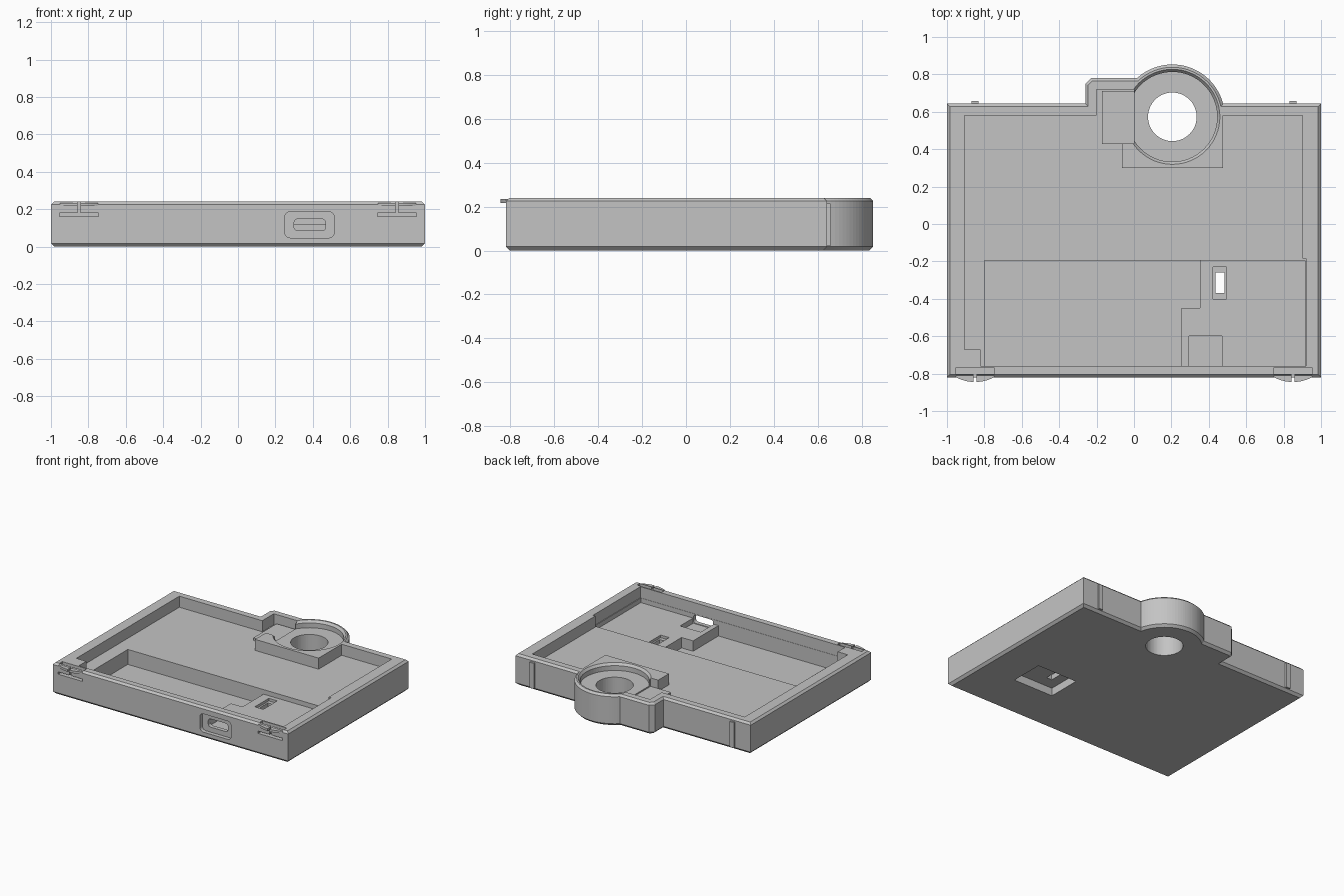
import bpy, bmesh, math
from mathutils import Vector

cube = bpy.data.objects.get("Cube")
if cube:
    bpy.data.objects.remove(cube, do_unlink=True)

mat = bpy.data.materials.new("light grey plastic")
mat.use_nodes = True
GREY = (0.55, 0.55, 0.55, 1)
mat.diffuse_color = GREY
mat.node_tree.nodes["Principled BSDF"].inputs["Base Color"].default_value = GREY


def inset(pts, d):
    """Move every side of a counter-clockwise outline inward by d."""
    out = []
    for i, p in enumerate(pts):
        p = Vector(p)
        a = (p - Vector(pts[i - 1])).normalized()
        b = (Vector(pts[(i + 1) % len(pts)]) - p).normalized()
        na, nb = Vector((-a.y, a.x)), Vector((-b.y, b.x))
        out.append(p + (na + nb) * d / (1 + na.dot(nb)))
    return out


def loft(name, rings):
    """Solid through a list of (outline, z) rings."""
    bm = bmesh.new()
    loops = [[bm.verts.new((p[0], p[1], z)) for p in pts] for pts, z in rings]
    bm.faces.new(loops[0])
    bm.faces.new(loops[-1])
    n = len(loops[0])
    for lo, hi in zip(loops, loops[1:]):
        for i in range(n):
            j = (i + 1) % n
            bm.faces.new((lo[i], lo[j], hi[j], hi[i]))
    bmesh.ops.recalc_face_normals(bm, faces=bm.faces)
    me = bpy.data.meshes.new(name)
    bm.to_mesh(me)
    bm.free()
    me.materials.append(mat)
    ob = bpy.data.objects.new(name, me)
    bpy.context.collection.objects.link(ob)
    return ob


def prism(name, pts, z0, z1):
    return loft(name, [(pts, z0), (pts, z1)])


def box(name, x0, x1, y0, y1, z0, z1):
    return prism(name, [(x0, y0), (x1, y0), (x1, y1), (x0, y1)], z0, z1)


def arc(cx, cy, r, a0, a1, n):
    return [(cx + r * math.cos(math.radians(a0 + (a1 - a0) * i / n)),
             cy + r * math.sin(math.radians(a0 + (a1 - a0) * i / n))) for i in range(n + 1)]


def circle(r):
    return arc(CX, CY, r, 0, 360, 64)[:-1]


def rounded(name, x0, x1, z0, z1, r, y0, y1):
    """Rounded rectangle in the front plane, running from y0 to y1."""
    pts = []
    for cx, cz, a in ((x1 - r, z1 - r, 0), (x0 + r, z1 - r, 90),
                      (x0 + r, z0 + r, 180), (x1 - r, z0 + r, 270)):
        pts += arc(cx, cz, r, a, a + 90, 5)
    ob = prism(name, pts, -y1, -y0)
    for v in ob.data.vertices:
        v.co = (v.co.x, -v.co.z, v.co.y)
    ob.data.flip_normals()
    bm = bmesh.new()
    bm.from_mesh(ob.data)
    bmesh.ops.recalc_face_normals(bm, faces=bm.faces)
    bm.to_mesh(ob.data)
    bm.free()
    return ob


CX, CY, TOP = 0.205, 0.573, 0.24
FLOOR, SHELF, DEEP = 0.155, 0.12, 0.04
FRONT, BACK = -0.82, 0.643

# Tray body with round boss and chamfered edges
outline = [(-1, FRONT), (1, FRONT), (1, BACK)]
outline += arc(CX, CY, 0.28, 14.5, 132.3, 30)
outline += [(-0.23, 0.78), (-0.26, 0.75), (-0.26, BACK), (-1, BACK)]
body = loft("tray_body", [(inset(outline, 0.018), 0), (outline, 0.018),
                          (outline, TOP - 0.015), (inset(outline, 0.015), TOP)])

cutters = []
# Main cavity, leaving the block around the boss
cavity = [(-0.905, -0.67), (-0.82, -0.67), (-0.82, -0.76), (0.92, -0.76), (0.92, -0.185),
          (0.9, -0.185), (0.9, 0.58), (0.475, 0.58), (0.475, 0.3), (-0.065, 0.3),
          (-0.065, 0.43), (0, 0.43), (0, 0.72), (-0.2, 0.72), (-0.2, 0.58), (-0.905, 0.58)]
cutters.append(prism("cavity_cut", cavity, FLOOR, 0.4))
# Deep compartment and the shelf beside it
deep = [(-0.8, -0.758), (0.255, -0.758), (0.255, -0.45), (0.353, -0.45),
        (0.353, -0.195), (-0.8, -0.195)]
cutters.append(prism("deep_cut", deep, DEEP, 0.3))
cutters.append(box("shelf_cut", 0.2, 0.915, -0.758, -0.195, SHELF, 0.3))
cutters.append(box("port_seat_cut", 0.295, 0.47, -0.759, -0.6, 0.08, 0.3))
# Switch slot through the floor, with a finger pocket below
cutters.append(box("switch_seat_cut", 0.423, 0.495, -0.4, -0.23, 0.1, 0.3))
cutters.append(box("switch_hole_cut", 0.437, 0.483, -0.37, -0.26, -0.1, 0.3))
cutters.append(box("finger_pocket_cut", 0.36, 0.7, -0.46, -0.2, -0.1, 0.06))
# Round seat and through hole in the boss
cutters.append(loft("lens_seat_cut", [(circle(0.24), 0.185), (circle(0.24), 0.222),
                                      (circle(0.262), 0.25)]))
cutters.append(prism("lens_hole_cut", circle(0.13), -0.1, 0.3))
# Front port with its rounded recess
cutters.append(rounded("port_recess_cut", 0.25, 0.515, 0.047, 0.187, 0.03, -0.9, -0.79))
cutters.append(rounded("port_hole_cut", 0.3, 0.468, 0.085, 0.148, 0.02, -0.9, -0.74))
# Spring slots of the front clips
for s in (-1, 1):
    x = 0.85 * s
    cutters.append(box("clip_back_slot_cut", x - 0.104, x + 0.104, -0.803, -0.77, 0.162, 0.3))
    cutters.append(box("clip_under_slot_cut", x - 0.104, x + 0.104, -0.9, -0.78, 0.162, 0.18))
    cutters.append(box("clip_split_cut", x - 0.007, x + 0.007, -0.9, -0.79, 0.17, 0.3))

for c in cutters:
    c.hide_render = True
    m = body.modifiers.new(c.name, 'BOOLEAN')
    m.operation, m.solver, m.object = 'DIFFERENCE', 'EXACT', c
bpy.context.view_layer.update()
dg = bpy.context.evaluated_depsgraph_get()
body_mesh = bpy.data.meshes.new_from_object(body.evaluated_get(dg))
body.modifiers.clear()
body.data = body_mesh
for c in cutters:
    bpy.data.objects.remove(c, do_unlink=True)

# Low cable pad beside the round seat
box("cable_pad", -0.17, 0.002, 0.428, 0.71, FLOOR - 0.01, 0.175)

# Clip lips on the front and latch ribs on the back
for side, s in (("right", -1), ("left", 1)):
    for half, h in (("inner", -s), ("outer", s)):
        lip = [(0.85 * s + h * (px + 0.0), py) for px, py in
               arc(0, -0.6325, 0.2125, -88, -61.5, 8)]
        lip += [(0.85 * s + h * 0.1, -0.81), (0.85 * s + h * 0.0074, -0.81)]
        prism(f"{side}_clip_lip_{half}", lip, 0.216, 0.234)
    x = 0.85 * s
    box(f"{side}_latch_rib", x - 0.018, x + 0.018, 0.63, 0.658, 0.02, 0.215)
